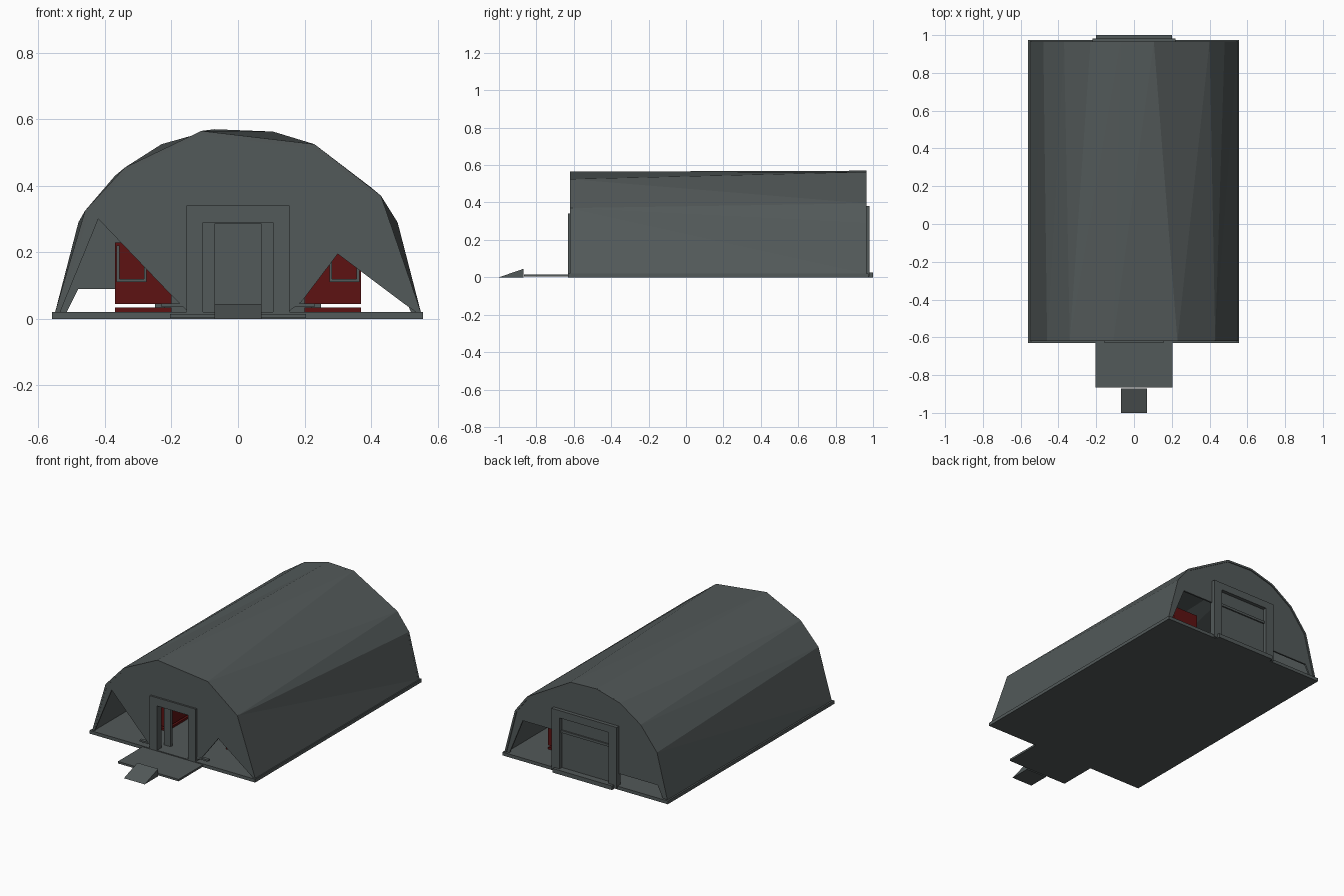
import bpy, bmesh
from mathutils import Vector

if "Cube" in bpy.data.objects:
    bpy.data.objects.remove(bpy.data.objects["Cube"])


def material(name, rgb):
    m = bpy.data.materials.new(name)
    m.diffuse_color = (*rgb, 1)
    m.use_nodes = True
    m.node_tree.nodes["Principled BSDF"].inputs["Base Color"].default_value = m.diffuse_color
    return m


GREY = material("slate grey", (0.085, 0.1, 0.1))
RED = material("dark red", (0.11, 0.006, 0.006))


def finish(name, bm, mat):
    bmesh.ops.recalc_face_normals(bm, faces=bm.faces)
    me = bpy.data.meshes.new(name)
    bm.to_mesh(me)
    bm.free()
    me.materials.append(mat)
    ob = bpy.data.objects.new(name, me)
    bpy.context.collection.objects.link(ob)
    return ob


def box(name, x0, x1, y0, y1, z0, z1, mat=GREY):
    bm = bmesh.new()
    bmesh.ops.create_cube(bm, size=1)
    for v in bm.verts:
        v.co = Vector(((x0 + x1) / 2 + v.co.x * (x1 - x0),
                       (y0 + y1) / 2 + v.co.y * (y1 - y0),
                       (z0 + z1) / 2 + v.co.z * (z1 - z0)))
    return finish(name, bm, mat)


def plate(name, outline, y0, y1, mat=GREY):
    """Extrude an x/z outline along y."""
    bm = bmesh.new()
    face = bm.faces.new([bm.verts.new((x, y0, z)) for x, z in outline])
    ext = bmesh.ops.extrude_face_region(bm, geom=[face])
    for v in ext["geom"]:
        if isinstance(v, bmesh.types.BMVert):
            v.co.y = y1
    bmesh.ops.triangulate(bm, faces=[f for f in bm.faces if len(f.verts) > 4])
    return finish(name, bm, mat)


def portal(name, half, inner, z0, top, inner_top, y0, y1, mat=GREY):
    """Upside-down U frame."""
    return plate(name, [(-half, z0), (-half, top), (half, top), (half, z0),
                        (inner, z0), (inner, inner_top),
                        (-inner, inner_top), (-inner, z0)], y0, y1, mat)


# Arched roof: the faceting differs at its two ends
front = [(-.55, .02), (-.46, .325), (-.34, .455), (-.34, .455), (-.11, .565),
         (.23, .525), (.43, .37), (.43, .37), (.55, .02)]
back = [(-.55, .02), (-.48, .29), (-.37, .43), (-.23, .525), (-.07, .57),
        (.105, .563), (.40, .395), (.48, .29), (.55, .02)]
bm = bmesh.new()
a = [bm.verts.new((x, -.62, z)) for x, z in front]
b = [bm.verts.new((x, .965, z)) for x, z in back]
for i in range(len(a) - 1):
    bm.faces.new((a[i], a[i + 1], b[i + 1]))
    bm.faces.new((a[i], b[i + 1], b[i]))
bmesh.ops.remove_doubles(bm, verts=bm.verts, dist=.0001)
bmesh.ops.dissolve_degenerate(bm, edges=bm.edges, dist=.0001)
roof = finish("arched_roof", bm, GREY)
if roof.data.polygons[0].normal.x > 0:
    roof.data.flip_normals()
mod = roof.modifiers.new("thickness", "SOLIDIFY")
mod.thickness = .012
mod.offset = -1

# End walls with triangular and low side openings
arch_f = [p for i, p in enumerate(front) if i == 0 or p != front[i - 1]]
plate("front_wall", arch_f + [
    (.535, .02), (.50, .045), (.30, .195), (.19, .05), (.15, .02), (.13, .02),
    (.13, .31), (-.13, .31), (-.13, .02), (-.15, .02), (-.19, .06),
    (-.42, .30), (-.535, .02)], -.619, -.609)
plate("back_wall", back + [
    (.52, .02), (.43, .24), (.21, .24), (.21, .02), (-.21, .02), (-.21, .09),
    (-.48, .09), (-.515, .02)], .95, .96)

# Floor, front landing and ramp
box("floor_slab", -.56, .557, -.63, .975, 0, .02)
box("front_landing", -.205, .205, -.865, -.62, .003, .015)
bm = bmesh.new()
sides = [[bm.verts.new((x, y, z)) for y, z in ((-1, 0), (-.87, .045), (-.87, 0))]
         for x in (-.07, .07)]
bm.faces.new(sides[0])
bm.faces.new(sides[1])
for i in range(3):
    j = (i + 1) % 3
    bm.faces.new((sides[0][i], sides[0][j], sides[1][j], sides[1][i]))
finish("entry_ramp", bm, GREY)

# Front doorway with a recessed inner frame
portal("front_door_frame", .155, .105, .01, .34, .29, -.63, -.59)
portal("inner_door_frame", .115, .07, .02, .30, .285, -.55, -.53)

# Rear doorway with a recessed panel and sill
portal("rear_door_frame", .22, .165, .005, .38, .335, .945, .982)
box("rear_door", -.17, .17, .945, .955, .02, .34)
box("rear_door_rail", -.165, .165, .95, .968, .24, .255)
box("rear_sill", -.2, .2, .96, 1.0, 0, .025)

for s, side in ((-1, "left"), (1, "right")):
    def pair(name, x0, x1, y0, y1, z0, z1, mat=GREY):
        return box(side + "_" + name, min(s * x0, s * x1), max(s * x0, s * x1),
                   y0, y1, z0, z1, mat)

    # Red storage units standing along each side
    pair("storage_base", .2, .37, -.4, .8, .021, .034, RED)
    pair("storage_unit", .2, .37, -.4, .8, .045, .23, RED)
    pair("storage_foot_front", .22, .25, -.38, -.34, .03, .046)
    pair("storage_foot_back", .22, .25, .74, .78, .03, .046)
    # Grey handle frame on the storage front
    pair("frame_sill", .275, .365, -.42, -.4, .11, .12)
    pair("frame_inner_post", .275, .283, -.42, -.4, .11, .22)
    pair("frame_outer_post", .357, .365, -.42, -.4, .11, .22)
    pair("front_kerb", .15, .23, -.62, -.60, .036, .046)
